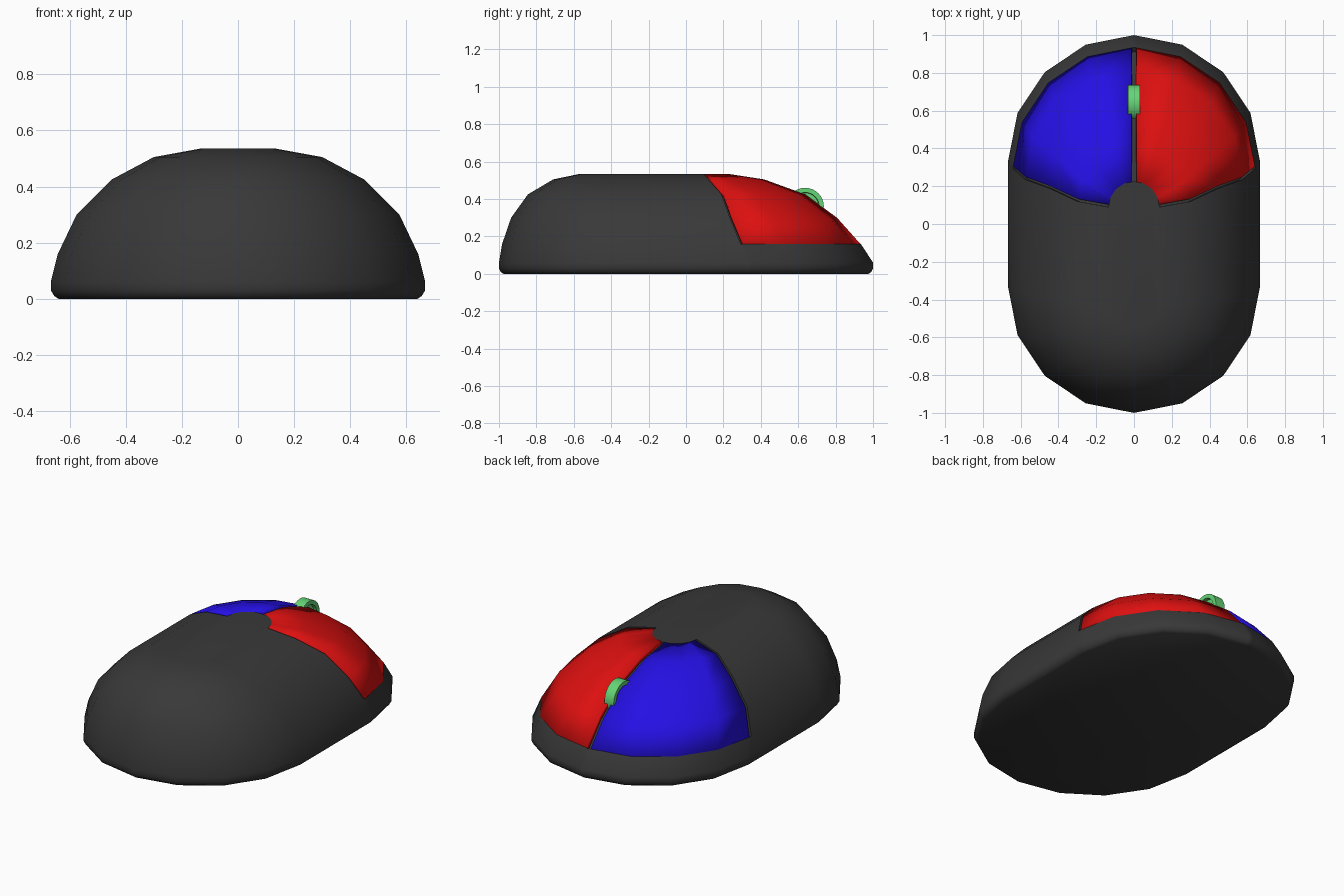
import bpy, bmesh, math
from mathutils import Vector, Matrix

if "Cube" in bpy.data.objects:
    bpy.data.objects.remove(bpy.data.objects["Cube"])


def material(name, rgb):
    m = bpy.data.materials.new(name)
    m.diffuse_color = (*rgb, 1)
    m.use_nodes = True
    m.node_tree.nodes["Principled BSDF"].inputs["Base Color"].default_value = m.diffuse_color
    return m


DARK = material("dark grey plastic", (0.04, 0.04, 0.04))
RED = material("red plastic", (0.72, 0.005, 0.005))
BLUE = material("blue plastic", (0.018, 0.005, 0.78))
GREEN = material("green rubber", (0.13, 0.66, 0.18))

# Horizontal sections: height, half width, back end, front end
RINGS = [(0.0, 0.64, -0.975, 0.975), (0.01, 0.655, -0.99, 0.99),
         (0.03, 0.667, -1.0, 1.0), (0.06, 0.667, -1.0, 1.0),
         (0.16, 0.642, -0.983, 0.935), (0.30, 0.575, -0.935, 0.81),
         (0.425, 0.45, -0.845, 0.64), (0.505, 0.30, -0.71, 0.42),
         (0.535, 0.135, -0.565, 0.225)]
FIRST = 4      # lowest ring of the buttons
LAST = len(RINGS) - 1
GAP = 0.013    # groove width


def toward(a, b, dist):
    return a + (b - a).normalized() * dist


def ring_points(z, r, back, front):
    """Two half circles joined by straight sides, with extra groove points."""
    def arc(start, centre):
        return [Vector((r * math.cos(start + i * math.pi / 8),
                        centre + r * math.sin(start + i * math.pi / 8), z))
                for i in range(9)]
    f = arc(0, front - r)
    f = ([f[0], toward(f[0], f[1], GAP)] + f[1:4]
         + [toward(f[4], f[3], GAP), f[4], toward(f[4], f[5], GAP)]
         + f[5:8] + [toward(f[8], f[7], GAP), f[8]])
    return f + arc(math.pi, back + r)


GRID = [ring_points(*ring) for ring in RINGS]
COLS = len(GRID[0])


def finish(bm, name, mat, angle=40):
    me = bpy.data.meshes.new(name)
    bm.to_mesh(me)
    bm.free()
    me.materials.append(mat)
    ob = bpy.data.objects.new(name, me)
    bpy.context.collection.objects.link(ob)
    bpy.ops.object.select_all(action='DESELECT')
    ob.select_set(True)
    bpy.context.view_layer.objects.active = ob
    bpy.ops.object.shade_smooth_by_angle(angle=math.radians(angle))
    return ob


# Body shell with a recess under the buttons
bm = bmesh.new()
verts = [[bm.verts.new(p) for p in row] for row in GRID]
recess = []
for k in range(LAST):
    for c in range(COLS):
        d = (c + 1) % COLS
        face = bm.faces.new((verts[k][c], verts[k][d],
                             verts[k + 1][d], verts[k + 1][c]))
        if k >= FIRST and c < 12:
            recess.append(face)
bm.faces.new(verts[LAST])
bm.faces.new(verts[0][::-1])
bm.normal_update()
bmesh.ops.inset_region(bm, faces=recess, thickness=0.0005, depth=-0.03)
finish(bm, "body", DARK)


# Two button plates lying flush in the recess
def button(name, mat, c0, c1):
    bm = bmesh.new()
    rows = [[bm.verts.new(p) for p in GRID[k][c0:c1 + 1]]
            for k in range(FIRST, LAST + 1)]
    for a, b in zip(rows, rows[1:]):
        for i in range(c1 - c0):
            bm.faces.new((a[i], a[i + 1], b[i + 1], b[i]))
    ob = finish(bm, name, mat)
    mod = ob.modifiers.new("thickness", 'SOLIDIFY')
    mod.thickness = 0.02
    mod.offset = -1


button("right_button", RED, 1, 5)
button("left_button", BLUE, 7, 11)

# Scroll wheel with hollowed sides
bm = bmesh.new()
bmesh.ops.create_cone(bm, cap_ends=True, segments=32, radius1=0.1, radius2=0.1,
                      depth=0.062,
                      matrix=Matrix.Translation((0, 0.637, 0.36))
                      @ Matrix.Rotation(math.pi / 2, 4, 'Y'))
bm.normal_update()
caps = [f for f in bm.faces if abs(f.normal.x) > 0.9]
bmesh.ops.inset_individual(bm, faces=caps, thickness=0.025)
bmesh.ops.inset_individual(bm, faces=caps, thickness=0.002, depth=-0.02)
finish(bm, "scroll_wheel", GREEN, 30)
